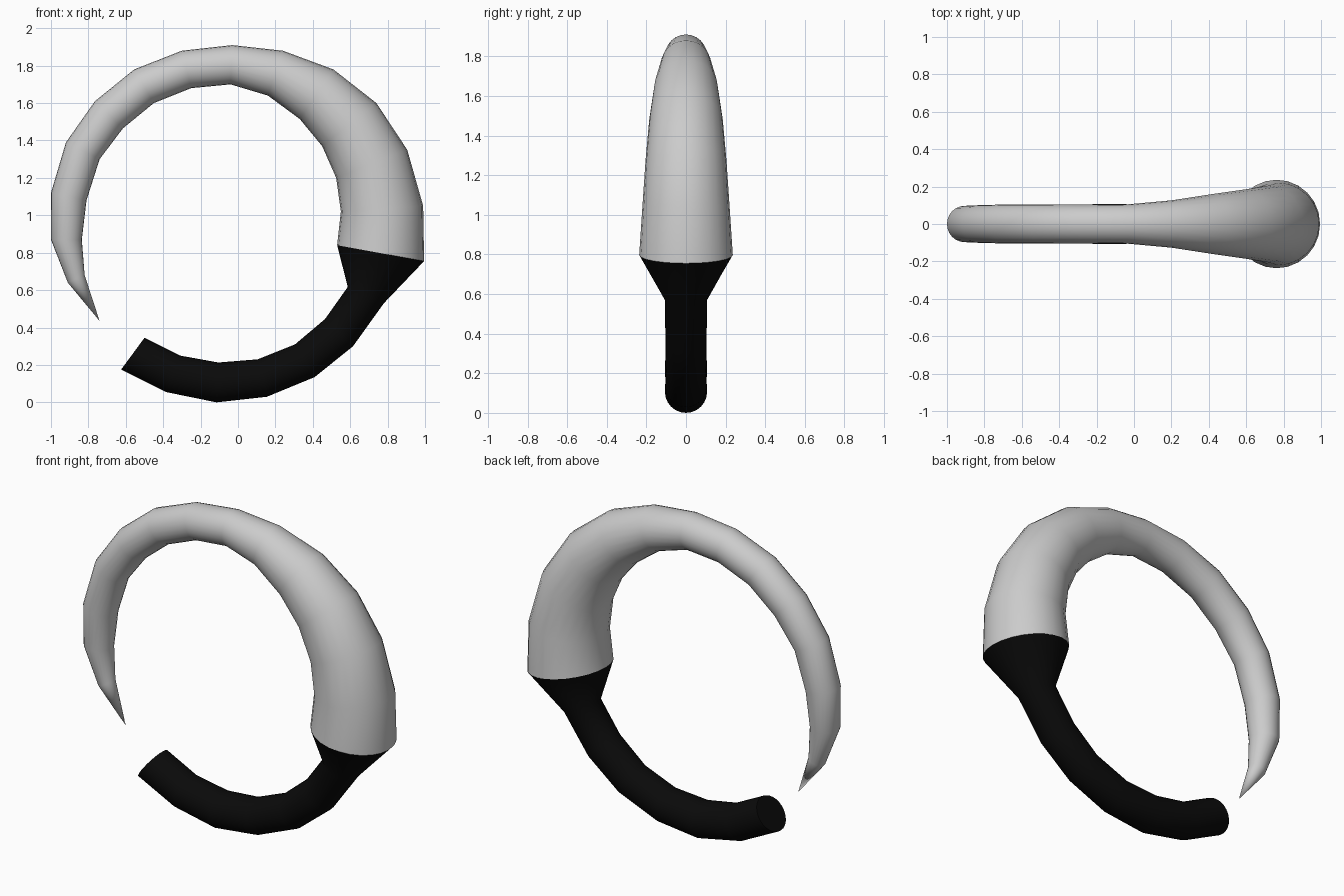
import bpy, bmesh, math
from mathutils import Vector

if "Cube" in bpy.data.objects:
    bpy.data.objects.remove(bpy.data.objects["Cube"])

SIDES = 24


def ring_tube(name, sections, colour=None, tip=None, cap_end=False):
    """Skin round rings; each section is (outer x, outer z, inner x, inner z)."""
    bm = bmesh.new()
    rings = []
    for ox, oz, ix, iz in sections:
        a, b = Vector((ox, 0, oz)), Vector((ix, 0, iz))
        mid, half = (a + b) / 2, (a - b) / 2
        side = Vector((0, half.length, 0))
        rings.append([bm.verts.new(mid + half * math.cos(t) + side * math.sin(t))
                      for t in (2 * math.pi * i / SIDES for i in range(SIDES))])
    for r, s in zip(rings, rings[1:]):
        for i in range(SIDES):
            j = (i + 1) % SIDES
            bm.faces.new((r[i], r[j], s[j], s[i]))
    if tip:
        point = bm.verts.new((tip[0], 0, tip[1]))
        for i in range(SIDES):
            bm.faces.new((rings[-1][i], rings[-1][(i + 1) % SIDES], point))
    if cap_end:
        bm.faces.new(rings[-1])
    bmesh.ops.recalc_face_normals(bm, faces=bm.faces)
    # the open collar makes recalculation ambiguous, so make sure faces point outward
    first = next(f for f in bm.faces if rings[0][0] in f.verts)
    x0, z0, x1, z1 = sections[0]
    centre = Vector(((x0 + x1) / 2, 0, (z0 + z1) / 2))
    if first.normal.dot(first.calc_center_median() - centre) < 0:
        bmesh.ops.reverse_faces(bm, faces=bm.faces)
    mesh = bpy.data.meshes.new(name)
    bm.to_mesh(mesh)
    bm.free()
    obj = bpy.data.objects.new(name, mesh)
    bpy.context.collection.objects.link(obj)
    if colour:
        mat = bpy.data.materials.new(name + "_material")
        mat.diffuse_color = colour
        mat.use_nodes = True
        mat.node_tree.nodes["Principled BSDF"].inputs["Base Color"].default_value = mat.diffuse_color
        mesh.materials.append(mat)
    bpy.ops.object.select_all(action='DESELECT')
    obj.select_set(True)
    bpy.context.view_layer.objects.active = obj
    bpy.ops.object.shade_smooth_by_angle(angle=math.radians(50))
    return obj


collar = (0.995, 0.755, 0.53, 0.84)

# Grey tapering horn, from the collar over the top to the point
ring_tube("horn", [
    collar,
    (0.99, 1.05, 0.55, 1.02),
    (0.905, 1.35, 0.525, 1.20),
    (0.74, 1.60, 0.45, 1.37),
    (0.51, 1.78, 0.33, 1.515),
    (0.24, 1.88, 0.16, 1.64),
    (-0.03, 1.91, -0.04, 1.70),
    (-0.30, 1.88, -0.25, 1.68),
    (-0.555, 1.78, -0.45, 1.60),
    (-0.765, 1.61, -0.615, 1.465),
    (-0.92, 1.39, -0.74, 1.30),
    (-1.0, 1.12, -0.81, 1.08),
    (-1.0, 0.87, -0.835, 0.87),
    (-0.91, 0.64, -0.82, 0.68),
], tip=(-0.74, 0.435))

# Black handle, flaring out to meet the horn
ring_tube("handle", [
    collar,
    (0.78, 0.53, 0.587, 0.617),
    (0.615, 0.30, 0.465, 0.445),
    (0.41, 0.135, 0.305, 0.31),
    (0.155, 0.03, 0.105, 0.23),
    (-0.115, 0.0, -0.105, 0.213),
    (-0.385, 0.055, -0.31, 0.25),
    (-0.625, 0.175, -0.50, 0.345),
], colour=(0.003, 0.003, 0.003, 1), cap_end=True)
